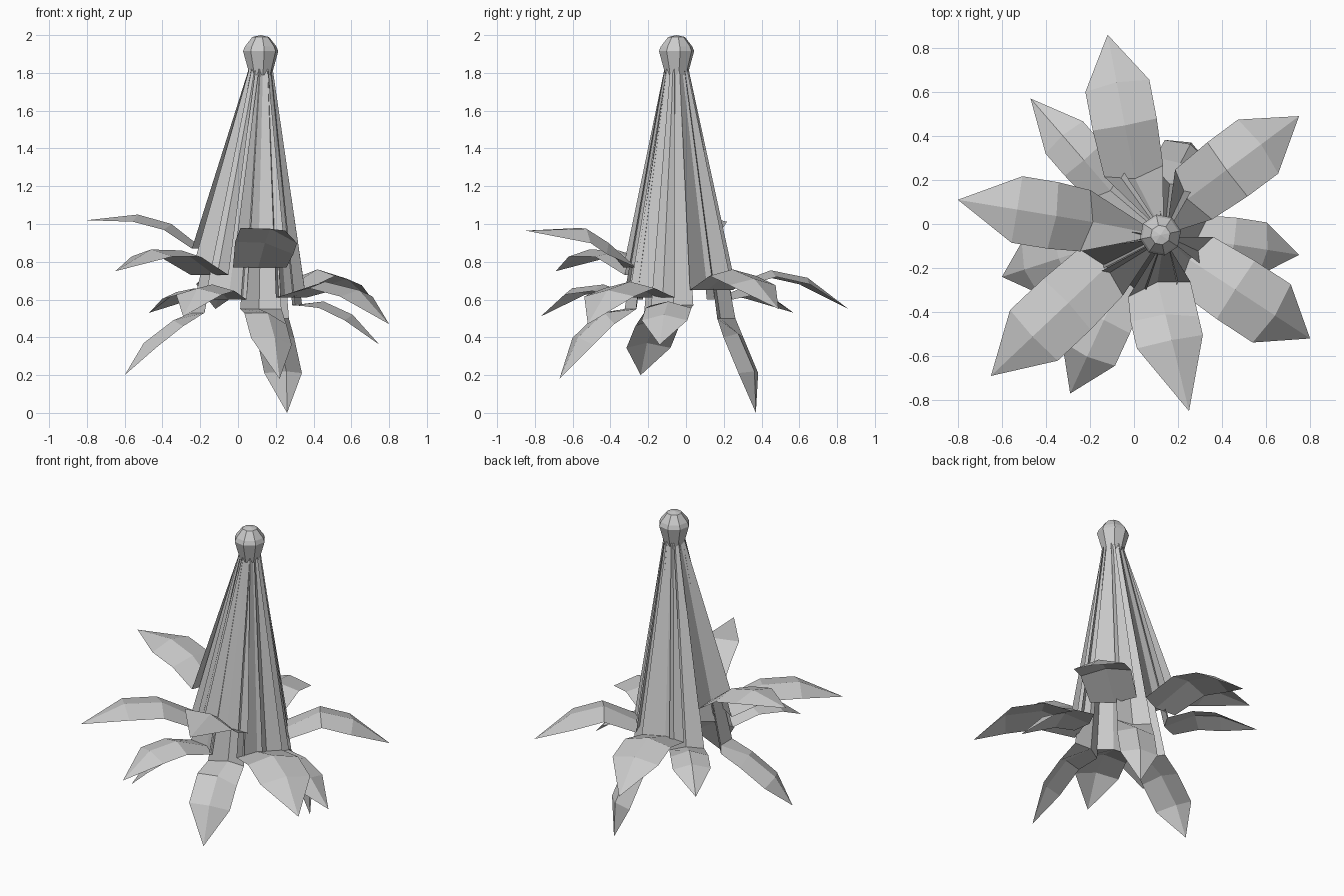
import bpy, bmesh, math
from mathutils import Vector

if "Cube" in bpy.data.objects:
    bpy.data.objects.remove(bpy.data.objects["Cube"])

TOP = Vector((0.12, -0.05, 1.82))     # where all blades gather under the knob
BASE = Vector((0.05, -0.03, 0.0))     # centre of the flared lower end


def mesh_object(name, bm):
    bmesh.ops.recalc_face_normals(bm, faces=bm.faces[:])
    me = bpy.data.meshes.new(name)
    bm.to_mesh(me)
    bm.free()
    ob = bpy.data.objects.new(name, me)
    bpy.context.collection.objects.link(ob)
    return ob


def blade(name, tip, root_z, mids, width, roll=0):
    """Grooved sheath from the knob to the root, then a ridged leaf bending out to a point."""
    tip = Vector(tip)
    out = Vector((tip.x - BASE.x, tip.y - BASE.y, 0)).normalized()
    side = Vector((-out.y, out.x, 0))
    root = BASE + out * 0.24
    root.z = root_z
    path = [TOP + out * 0.05, root]
    for f, z in mids:
        p = root.lerp(tip, f)
        p.z = z
        path.append(p)
    path.append(tip)
    halves = [0.025, width * 0.47, width * 0.51, width * 0.51]
    drops = [-0.01, -0.035, 0.035, 0.038]     # groove on the sheath, ridge on the leaf
    c, s = math.cos(math.radians(roll)), math.sin(math.radians(roll))
    bm = bmesh.new()
    rows = []
    for i in range(4):
        n, across = out, side
        if i >= 2:
            t = (path[i + 1] - path[i - 1]).normalized()
            n = side.cross(t)
            if n.z < 0:
                n = -n
            n, across = n * c + side * s, side * c - n * s
        edge = path[i] - n * drops[i]
        rows.append([bm.verts.new(edge - across * halves[i]), bm.verts.new(path[i]),
                     bm.verts.new(edge + across * halves[i])])
    for a, b in zip(rows, rows[1:]):
        for k in range(2):
            bm.faces.new((a[k], a[k + 1], b[k + 1], b[k]))
    end = bm.verts.new(tip)
    for k in range(2):
        bm.faces.new((rows[-1][k], rows[-1][k + 1], end))
    return mesh_object(name, bm)


# Blades: tip, root height, two (fraction outward, ridge height) stations, width, roll
BLADES = [
    ((-0.12, 0.86, 0.55), 0.66, ((0.37, 0.755), (0.67, 0.715)), 0.29),
    ((-0.47, 0.57, 0.53), 0.60, ((0.33, 0.66), (0.60, 0.64)), 0.22),
    ((-0.80, 0.11, 1.02), 0.87, ((0.27, 1.00), (0.56, 1.05)), 0.30),
    ((-0.60, -0.24, 0.20), 0.53, ((0.39, 0.49), (0.76, 0.37)), 0.24),
    ((-0.65, -0.69, 0.75), 0.73, ((0.33, 0.86), (0.64, 0.865)), 0.31),
    ((-0.29, -0.77, 0.51), 0.60, ((0.36, 0.68), (0.68, 0.66)), 0.26),
    ((0.25, -0.85, 0.965), 0.77, ((0.25, 0.90), (0.45, 0.975)), 0.31, 15),
    ((0.80, -0.52, 0.47), 0.61, ((0.38, 0.695), (0.71, 0.65)), 0.31),
    ((0.75, -0.14, 0.36), 0.57, ((0.36, 0.59), (0.69, 0.52)), 0.24),
    ((0.75, 0.49, 0.55), 0.65, ((0.35, 0.76), (0.66, 0.71)), 0.30),
    ((0.22, -0.67, 0.18), 0.55, ((0.42, 0.53), (0.76, 0.40)), 0.24, 15),
    ((0.26, 0.37, 0.00), 0.50, ((0.50, 0.42), (0.96, 0.22)), 0.22),
]
for i, b in enumerate(BLADES):
    blade("leaf_%02d" % (i + 1), *b)

# Faceted knob on top
bm = bmesh.new()
rings = []
for r, z in ((0.06, 1.79), (0.095, 1.915), (0.085, 1.94), (0.045, 1.99)):
    rings.append([bm.verts.new((TOP.x + r * math.cos(math.tau * k / 8 + 0.2),
                                TOP.y + r * math.sin(math.tau * k / 8 + 0.2), z)) for k in range(8)])
for a, b in zip(rings, rings[1:]):
    for k in range(8):
        bm.faces.new((a[k], a[(k + 1) % 8], b[(k + 1) % 8], b[k]))
crown = bm.verts.new((TOP.x, TOP.y, 2.0))
for k in range(8):
    bm.faces.new((rings[-1][k], rings[-1][(k + 1) % 8], crown))
bm.faces.new(rings[0][::-1])
mesh_object("knob", bm)
